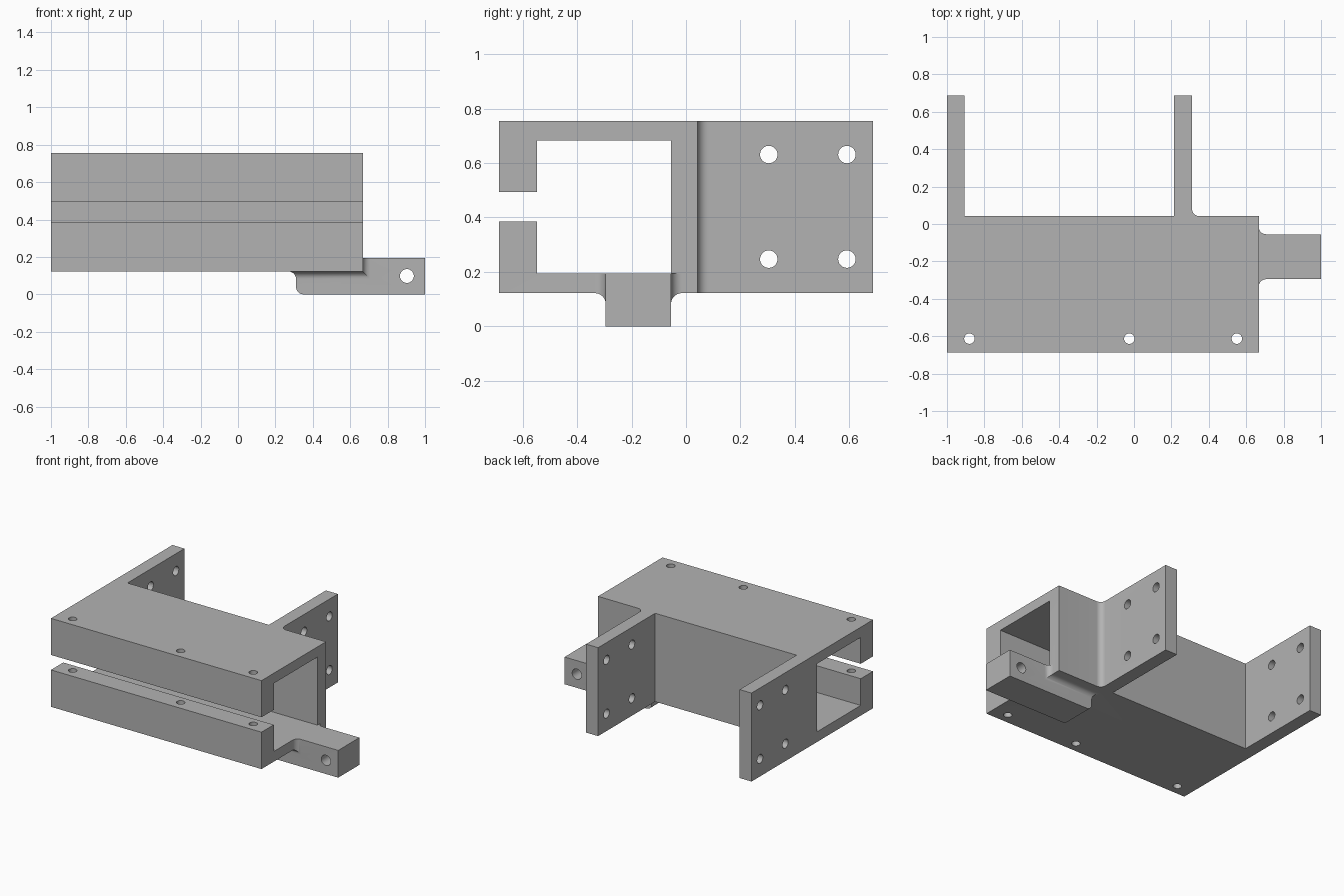
import bpy, bmesh
from math import sin, cos, pi

cube = bpy.data.objects.get("Cube")
if cube:
    bpy.data.objects.remove(cube, do_unlink=True)

gray = bpy.data.materials.new("matte gray")
gray.use_nodes = True
gray.diffuse_color = (0.45, 0.45, 0.45, 1)
gray.node_tree.nodes["Principled BSDF"].inputs["Base Color"].default_value = (0.45, 0.45, 0.45, 1)

# Overall limits shared by the parts
X0, X1 = -1.0, 0.667
FRONT, WALL, BACK = -0.687, 0.042, 0.687
BOTTOM, TOP, FLOOR = 0.122, 0.755, 0.195
TX, TY0, TY1 = 0.31, -0.295, -0.055
R = 0.04
STEPS = 10
ANGLES = [i * pi / 2 / STEPS for i in range(STEPS + 1)]


def finish(name, bm):
    bmesh.ops.recalc_face_normals(bm, faces=bm.faces)
    mesh = bpy.data.meshes.new(name)
    bm.to_mesh(mesh)
    bm.free()
    mesh.materials.append(gray)
    obj = bpy.data.objects.new(name, mesh)
    bpy.context.collection.objects.link(obj)
    return obj


def loft(name, rings):
    """Closed cross-sections joined one after another, with end caps."""
    bm = bmesh.new()
    loops = [[bm.verts.new(p) for p in ring] for ring in rings]
    for a, b in zip(loops, loops[1:]):
        for i in range(len(a)):
            j = (i + 1) % len(a)
            bm.faces.new((a[i], a[j], b[j], b[i]))
    bm.faces.new(loops[0])
    bm.faces.new(loops[-1])
    return finish(name, bm)


def prism(name, outline, axis, start, end):
    def place(p, q, t):
        return {"x": (t, p, q), "y": (p, t, q), "z": (p, q, t)}[axis]
    return loft(name, [[place(p, q, t) for p, q in outline] for t in (start, end)])


def rod(name, axis, p, q, r, start, end, sides=40):
    circle = [(p + r * cos(2 * pi * i / sides), q + r * sin(2 * pi * i / sides)) for i in range(sides)]
    return prism(name, circle, axis, start, end)


def combine(target, other, operation):
    mod = target.modifiers.new(operation.title(), "BOOLEAN")
    mod.operation = operation
    mod.solver = "EXACT"
    mod.object = other
    other.hide_render = True
    bpy.ops.object.select_all(action="DESELECT")
    bpy.context.view_layer.objects.active = target
    target.select_set(True)
    bpy.ops.object.modifier_apply(modifier=mod.name)
    bpy.data.objects.remove(other, do_unlink=True)


# Channel body: square tube with a slot along its front
body = prism("bracket_body", [
    (FRONT, BOTTOM), (WALL, BOTTOM), (WALL, TOP), (FRONT, TOP),
    (FRONT, 0.493), (-0.548, 0.493), (-0.548, 0.682), (TY1, 0.682),
    (TY1, FLOOR), (-0.548, FLOOR), (-0.548, 0.386), (FRONT, 0.386)], "x", X0, X1)

# Rear mounting flanges, the second with a rounded inner corner
left_end = prism("end_flange", [(X0, WALL), (-0.905, WALL), (-0.905, BACK), (X0, BACK)],
                 "z", BOTTOM, TOP)
corner = [(TX + R * (1 - sin(t)), WALL + R * (1 - cos(t))) for t in ANGLES]
middle = prism("middle_flange", [(0.215, BACK), (0.215, WALL)] + corner + [(TX, BACK)],
               "z", BOTTOM, TOP)

# Tongue under the body, with a rounded lower end
nose = [(TX + R * (1 - cos(t)), R * (1 - sin(t))) for t in ANGLES]
tongue = prism("tongue", [(TX, 0.15)] + nose
               + [(1, 0), (1, FLOOR), (X1, FLOOR), (X1, 0.15)], "y", TY0, TY1)

# Concave blend running around the tongue where it meets the body
arc = [(R * (1 - sin(t)), R * (1 - cos(t))) for t in ANGLES] + [(-0.01, -0.01)]
blend = loft("tongue_blend", [
    [(X1 + f, TY1 + d, FLOOR) for d, f in arc],
    [(X1 + f, TY1 + d, BOTTOM - f) for d, f in arc],
    [(TX - d, TY1 + d, BOTTOM - f) for d, f in arc],
    [(TX - d, TY0 - d, BOTTOM - f) for d, f in arc],
    [(X1 + f, TY0 - d, BOTTOM - f) for d, f in arc],
    [(X1 + f, TY0 - d, FLOOR) for d, f in arc]])

for part in (left_end, middle, tongue, blend):
    combine(body, part, "UNION")

# Bolt holes through the front lips, flanges and tongue
holes = [rod("lip_hole", "z", x, -0.613, 0.028, 0.05, 0.85) for x in (-0.88, -0.025, 0.55)]
holes += [rod("flange_hole", "x", y, z, 0.032, -1.1, 0.5)
          for y in (0.304, 0.591) for z in (0.247, 0.631)]
holes.append(rod("tongue_hole", "y", 0.903, 0.098, 0.037, -0.4, 0.05))
for hole in holes:
    combine(body, hole, "DIFFERENCE")

bpy.ops.object.shade_smooth_by_angle(angle=pi / 6)
